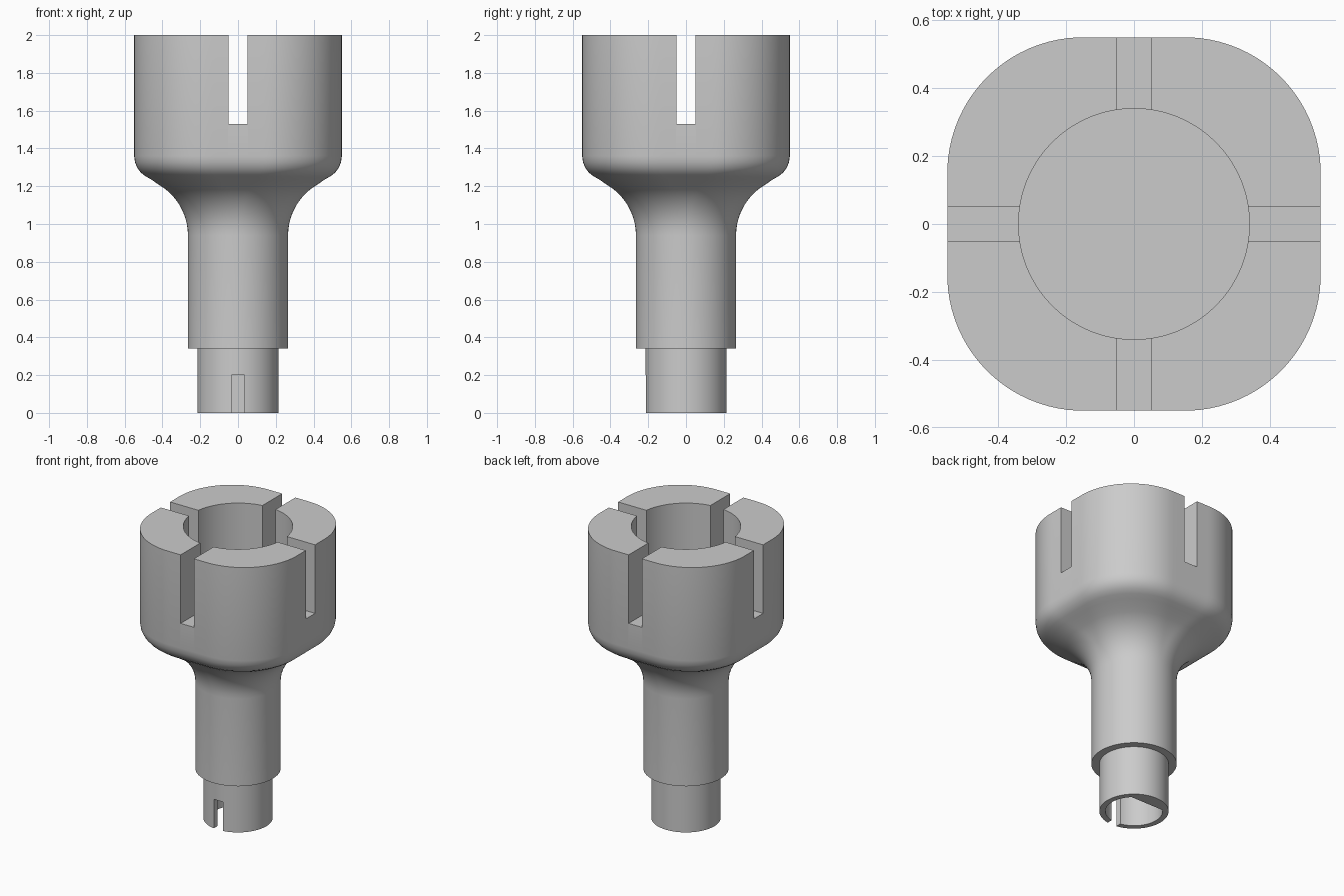
import bpy
import bmesh
from math import cos, sin, pi, sqrt

cube = bpy.data.objects.get("Cube")
if cube:
    bpy.data.objects.remove(cube, do_unlink=True)

SIDES = 128
NECK, HEAD, FLAT = 0.265, 0.55, 0.15

grey = bpy.data.materials.new("plain grey")
grey.use_nodes = True
colour = (0.6, 0.6, 0.6, 1)
grey.diffuse_color = colour
grey.node_tree.nodes["Principled BSDF"].inputs["Base Color"].default_value = colour


def section(half):
    """Outline that goes from a circle at the neck to a rounded square at the head."""
    a = FLAT * max(0, (half - NECK) / (HEAD - NECK))
    points = []
    for i in range(SIDES):
        angle = 2 * pi * i / SIDES
        c, s = abs(cos(angle)), abs(sin(angle))
        big, small = max(c, s), min(c, s)
        if half * small <= a * big:
            r = half / big
        else:
            r = a * (c + s) + sqrt((half - a) ** 2 - (a * (c - s)) ** 2)
        points.append((r * cos(angle), r * sin(angle)))
    return points


def loft(name, sections):
    """Closed solid through a stack of (outline, z) sections."""
    bm = bmesh.new()
    rings = [[bm.verts.new((x, y, z)) for x, y in outline] for outline, z in sections]
    n = len(rings[0])
    for low, high in zip(rings, rings[1:]):
        for i in range(n):
            j = (i + 1) % n
            bm.faces.new((low[i], low[j], high[j], high[i]))
    bm.faces.new(rings[0][::-1])
    bm.faces.new(rings[-1])
    bmesh.ops.recalc_face_normals(bm, faces=bm.faces)
    mesh = bpy.data.meshes.new(name)
    bm.to_mesh(mesh)
    bm.free()
    mesh.materials.append(grey)
    obj = bpy.data.objects.new(name, mesh)
    bpy.context.collection.objects.link(obj)
    return obj


def circle(r):
    return [(r * cos(2 * pi * i / SIDES), r * sin(2 * pi * i / SIDES)) for i in range(SIDES)]


def rectangle(x0, x1, y0, y1):
    return [(x0, y0), (x1, y0), (x1, y1), (x0, y1)]


# Knob body: tip, step, straight shaft, concave flare, rounded shoulder, head
profile = [(0.215, 0), (0.215, 0.34), (NECK, 0.34), (NECK, 0.94)]
for k in range(1, 11):
    t = pi / 3 * k / 10
    profile.append((NECK + 0.31 * (1 - cos(t)), 0.94 + 0.31 * sin(t)))
profile += [(0.46, 1.236), (0.49, 1.253), (0.515, 1.273), (0.533, 1.297),
            (0.545, 1.326), (HEAD, 1.36), (HEAD, 2)]
body = loft("knob_body", [(section(h) if h >= NECK else circle(h), z) for h, z in profile])

# Cutters: bore, crossed slots, shaft hole with a flat at the back, front notch
shaft_hole = [(x, y) for x, y in circle(0.178) if y < 0.127]
cutters = [
    loft("bore_cutter", [(circle(0.34), 1.34), (circle(0.34), 2.1)]),
    loft("slot_cutter_x", [(rectangle(-0.8, 0.8, -0.05, 0.05), z) for z in (1.53, 2.1)]),
    loft("slot_cutter_y", [(rectangle(-0.05, 0.05, -0.8, 0.8), z) for z in (1.53, 2.1)]),
    loft("shaft_hole_cutter", [(shaft_hole, -0.1), (shaft_hole, 0.32)]),
    loft("notch_cutter", [(rectangle(-0.035, 0.035, -0.4, -0.1), z) for z in (-0.1, 0.2)]),
]

for obj in bpy.context.selected_objects:
    obj.select_set(False)
bpy.context.view_layer.objects.active = body
body.select_set(True)
for cutter in cutters:
    cutter.hide_render = True
    cut = body.modifiers.new(cutter.name, "BOOLEAN")
    cut.operation = "DIFFERENCE"
    cut.solver = "EXACT"
    cut.object = cutter
    bpy.ops.object.modifier_apply(modifier=cut.name)
    bpy.data.objects.remove(cutter, do_unlink=True)

bpy.ops.object.shade_smooth_by_angle(angle=pi / 6)
